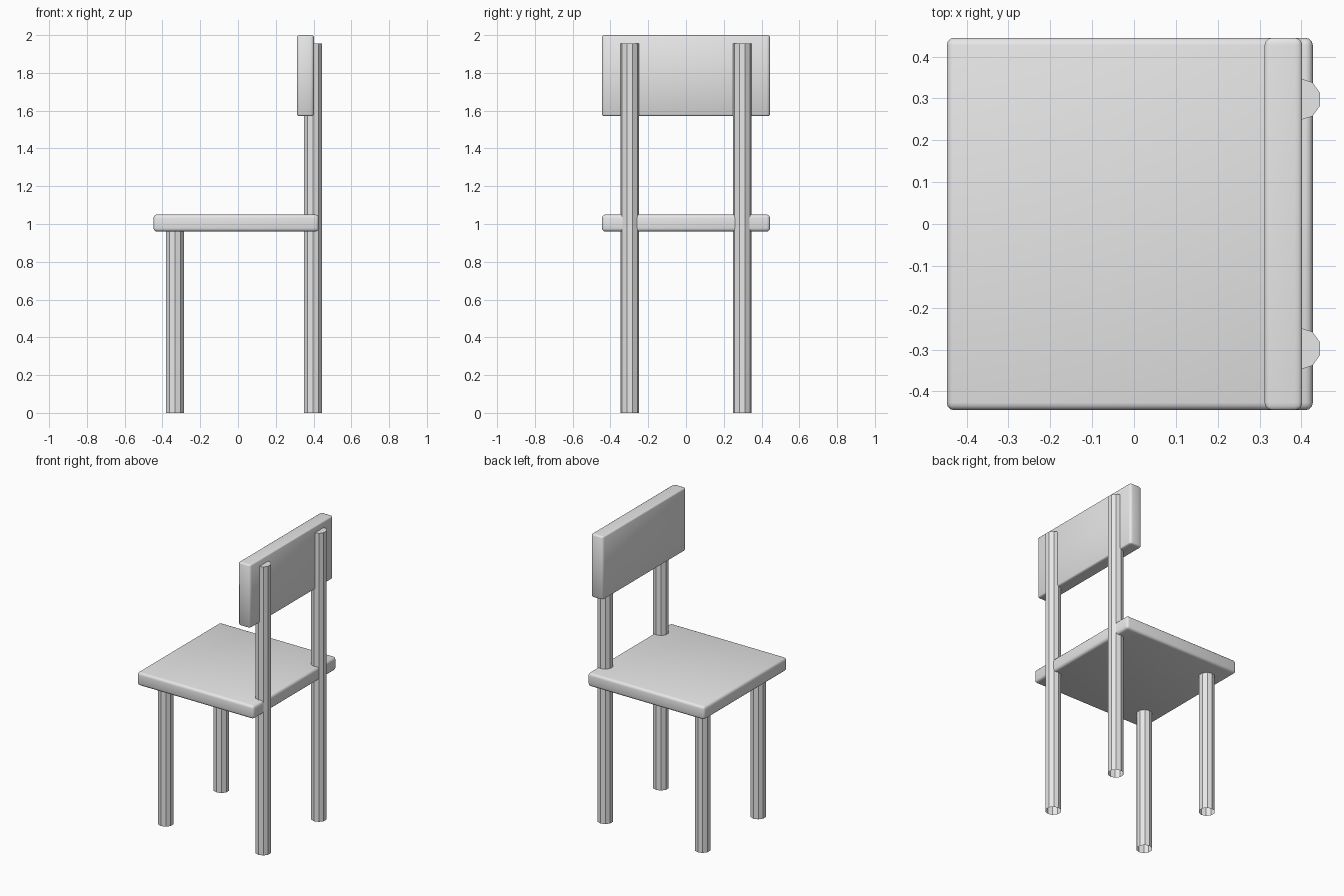
import bpy, bmesh
from math import pi
from mathutils import Matrix

cube = bpy.data.objects.get("Cube")
if cube:
    bpy.data.objects.remove(cube, do_unlink=True)

grey = bpy.data.materials.new("light grey")
grey.use_nodes = True
colour = (0.8, 0.8, 0.8, 1)
grey.diffuse_color = colour
grey.node_tree.nodes["Principled BSDF"].inputs["Base Color"].default_value = colour


def finish(bm, name, location):
    mesh = bpy.data.meshes.new(name)
    bmesh.ops.recalc_face_normals(bm, faces=bm.faces)
    bm.to_mesh(mesh)
    bm.free()
    mesh.materials.append(grey)
    obj = bpy.data.objects.new(name, mesh)
    obj.location = location
    bpy.context.collection.objects.link(obj)
    return obj


def board(name, size, location, stretch=1.0):
    """Rounded slab; stretch squashes the finished bevel vertically."""
    bm = bmesh.new()
    bmesh.ops.create_cube(bm, size=1)
    bmesh.ops.scale(bm, vec=size, verts=bm.verts)
    bmesh.ops.bevel(bm, geom=bm.edges[:], offset=0.018, segments=3,
                    profile=0.5, affect='EDGES')
    bmesh.ops.scale(bm, vec=(1, 1, stretch), verts=bm.verts)
    return finish(bm, name, location)


def post(name, x, y, height):
    """Ten-sided post, capped on top and open at the floor."""
    bm = bmesh.new()
    bmesh.ops.create_cone(bm, cap_ends=True, segments=10, radius1=0.05,
                          radius2=0.05, depth=height)
    # Turn a corner towards the side so that a flat faces front and back
    bmesh.ops.rotate(bm, verts=bm.verts, cent=(0, 0, 0),
                     matrix=Matrix.Rotation(pi / 2, 3, 'Z') if
                     any(abs(v.co.y) < 0.001 for v in bm.verts)
                     else Matrix.Identity(3))
    bm.normal_update()
    bottom = [f for f in bm.faces if len(f.verts) > 4 and f.calc_center_median().z < 0]
    bmesh.ops.delete(bm, geom=bottom, context='FACES_ONLY')
    return finish(bm, name, (x, y, height / 2))


# Seat and backrest
parts = [
    board("seat", (0.875, 0.89, 0.09), (-0.01, 0, 1.005)),
    board("backrest", (0.09, 0.89, 0.875), (0.357, 0, 1.785), 0.49),
]

# Short legs under the seat edge, tall posts carrying the backrest
for side, y in (("right", -0.298), ("left", 0.298)):
    post(side + "_short_leg", -0.333, y, 1.0)
    post(side + "_tall_post", 0.397, y, 1.955)

# Soft rounded edges on the boards
bpy.ops.object.select_all(action='DESELECT')
for part in parts:
    part.select_set(True)
bpy.context.view_layer.objects.active = parts[0]
bpy.ops.object.shade_smooth_by_angle(angle=pi / 5)
